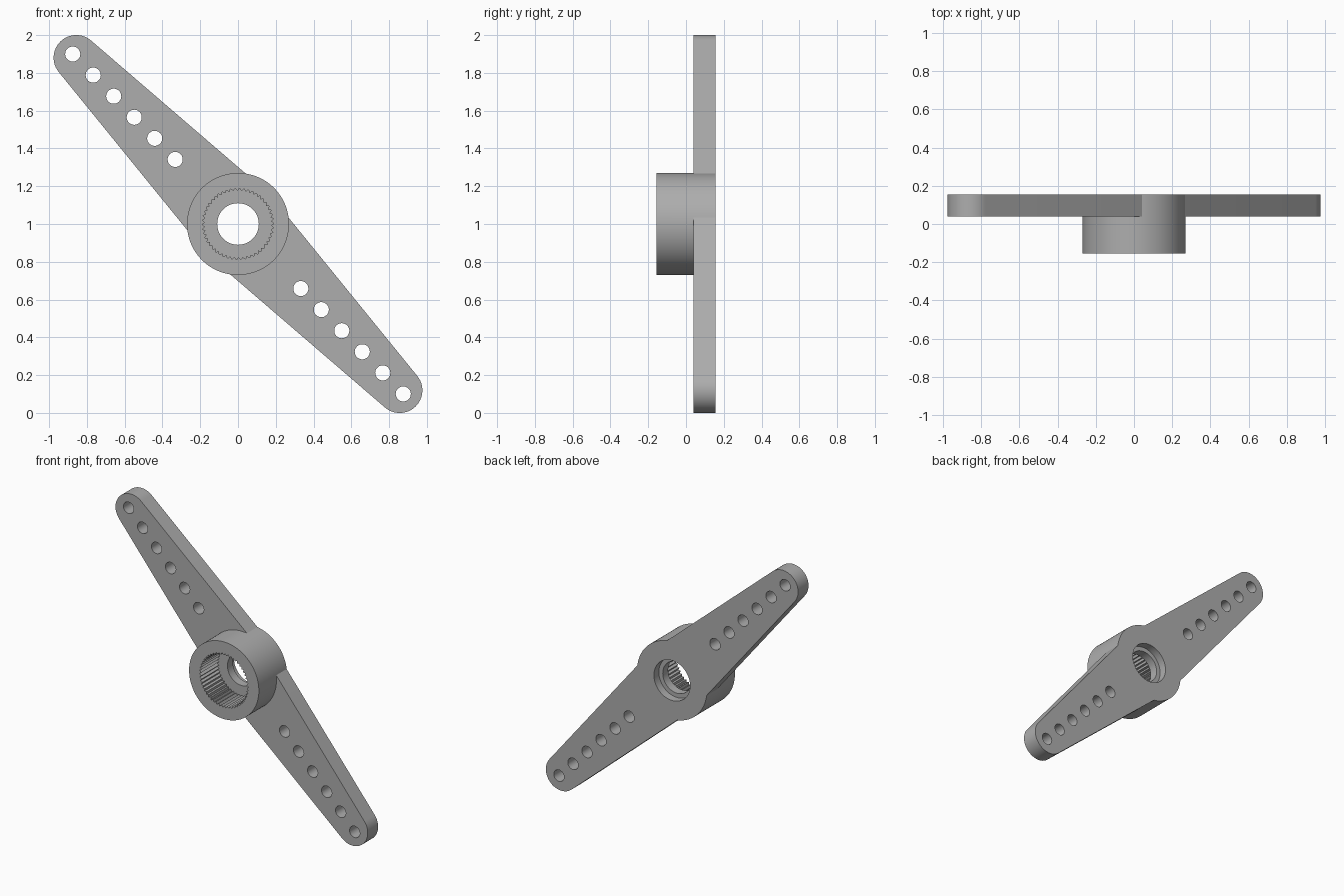
import bpy
import bmesh
from math import sin, cos, pi, radians, atan2
from mathutils import Vector

cube = bpy.data.objects.get("Cube")
if cube:
    bpy.data.objects.remove(cube, do_unlink=True)

ANGLE = radians(-45.8)                        # tilt of the arm in the xz plane
U = Vector((cos(ANGLE), 0, sin(ANGLE)))       # along the arm
V = Vector((-sin(ANGLE), 0, cos(ANGLE)))      # across the arm
CENTRE = Vector((0, 0, 1))
FRONT, PLATE, BACK = -0.155, 0.04, 0.155

grey = bpy.data.materials.new("grey plastic")
grey.use_nodes = True
colour = (0.42, 0.42, 0.42, 1)
grey.diffuse_color = colour
grey.node_tree.nodes["Principled BSDF"].inputs["Base Color"].default_value = colour


def prism(name, outline, y0, y1):
    """Extrude an outline given in arm coordinates from y0 to y1."""
    bm = bmesh.new()
    ring = [bm.verts.new(CENTRE + U * u + V * v + Vector((0, y0, 0))) for u, v in outline]
    face = bm.faces.new(ring)
    new = bmesh.ops.extrude_face_region(bm, geom=[face])["geom"]
    moved = [g for g in new if isinstance(g, bmesh.types.BMVert)]
    bmesh.ops.translate(bm, verts=moved, vec=(0, y1 - y0, 0))
    bmesh.ops.recalc_face_normals(bm, faces=bm.faces)
    mesh = bpy.data.meshes.new(name)
    bm.to_mesh(mesh)
    bm.free()
    mesh.materials.append(grey)
    obj = bpy.data.objects.new(name, mesh)
    bpy.context.collection.objects.link(obj)
    return obj


def circle(radius, n, u=0.0):
    return [(u + radius * cos(2 * pi * i / n), radius * sin(2 * pi * i / n)) for i in range(n)]


def combine(target, tool, operation):
    """Apply a boolean and discard the tool."""
    tool.hide_render = True
    mod = target.modifiers.new(operation, "BOOLEAN")
    mod.operation, mod.object, mod.solver = operation, tool, "EXACT"
    bpy.context.view_layer.objects.active = target
    bpy.ops.object.modifier_apply(modifier=mod.name)
    bpy.data.objects.remove(tool, do_unlink=True)


# Tapered double arm with rounded ends
TIP, TIP_R, ROOT = 1.228, 0.12, 0.23
lean = atan2(ROOT - TIP_R, TIP)
steps = 24
end = []
for i in range(steps + 1):
    a = -pi / 2 + lean + (pi - 2 * lean) * i / steps
    end.append((TIP + TIP_R * cos(a), TIP_R * sin(a)))
outline = end + [(0, ROOT)] + [(-u, -v) for u, v in end] + [(0, -ROOT)]
horn = prism("servo_horn", outline, PLATE, BACK)

# Round hub
combine(horn, prism("hub", circle(0.27, 96), FRONT, BACK), "UNION")

# Toothed socket at the front
TEETH = 50
teeth = []
for i in range(TEETH * 2):
    r = 0.19 if i % 2 else 0.176
    a = pi * i / TEETH
    teeth.append((r * cos(a), r * sin(a)))
combine(horn, prism("socket_cutter", teeth, FRONT - 0.1, 0.04), "DIFFERENCE")

# Screw bore and shallow recess at the back
combine(horn, prism("bore_cutter", circle(0.11, 64), -0.1, 0.3), "DIFFERENCE")
combine(horn, prism("recess_cutter", circle(0.14, 64), 0.1, 0.3), "DIFFERENCE")

# Six linkage holes on each side
for side in (-1, 1):
    for k in range(6):
        cutter = prism("hole_cutter", circle(0.04, 32, side * (0.477 + 0.1556 * k)), -0.1, 0.3)
        combine(horn, cutter, "DIFFERENCE")

# Smooth curved walls, sharp rims
bpy.ops.object.select_all(action="DESELECT")
horn.select_set(True)
bpy.context.view_layer.objects.active = horn
bpy.ops.object.shade_smooth_by_angle(angle=radians(30))
